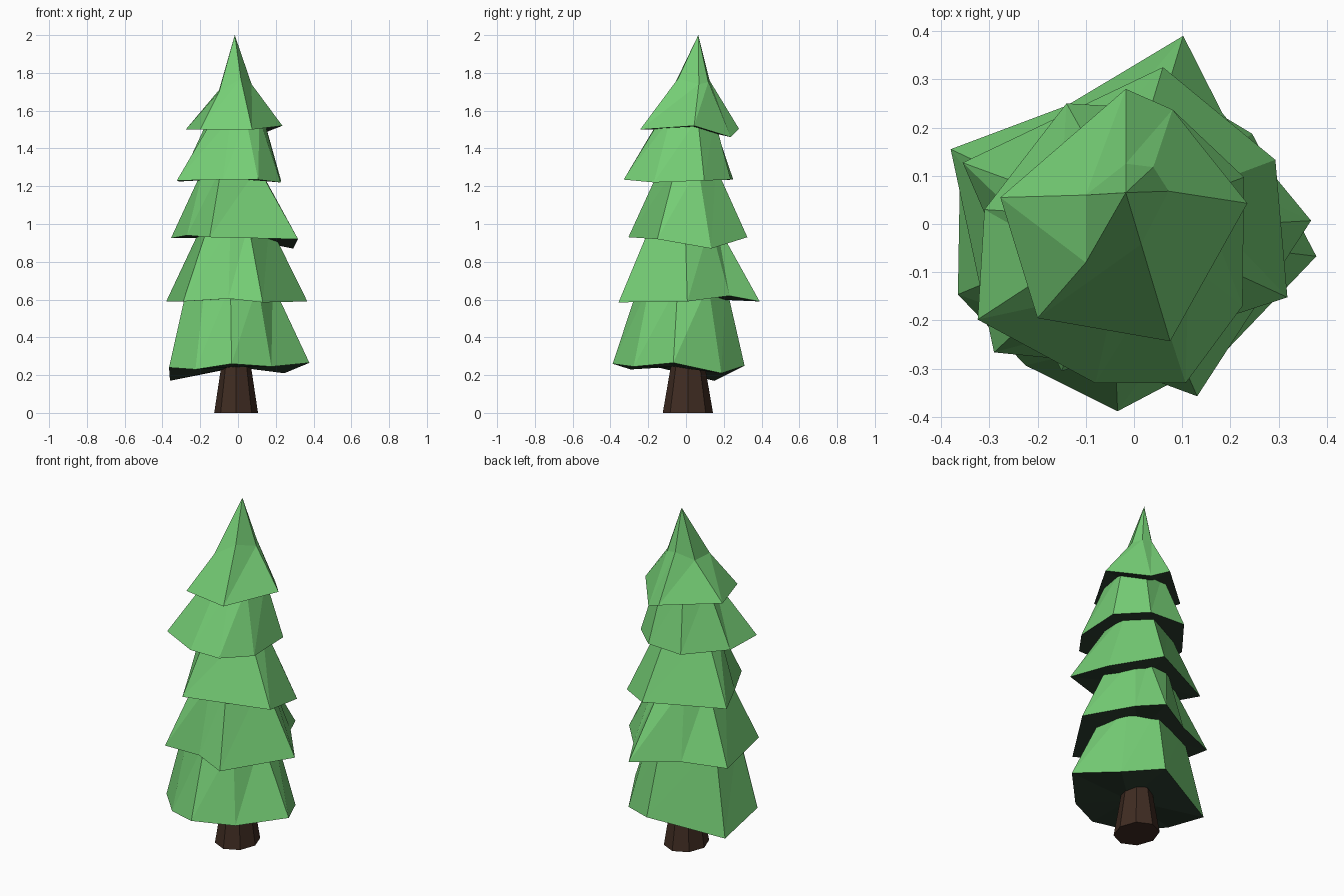
import bpy, bmesh, math

if "Cube" in bpy.data.objects:
    bpy.data.objects.remove(bpy.data.objects["Cube"])


def material(name, rgb):
    m = bpy.data.materials.new(name)
    m.diffuse_color = (*rgb, 1)
    m.use_nodes = True
    m.node_tree.nodes["Principled BSDF"].inputs["Base Color"].default_value = m.diffuse_color
    return m


GREEN = material("needle green", (0.18, 0.62, 0.18))
SHADE = material("dark underside green", (0.026, 0.05, 0.03))
BROWN = material("bark brown", (0.05, 0.025, 0.016))


def finish(bm, name, mats):
    bmesh.ops.recalc_face_normals(bm, faces=bm.faces)
    me = bpy.data.meshes.new(name)
    bm.to_mesh(me)
    bm.free()
    for m in mats:
        me.materials.append(m)
    ob = bpy.data.objects.new(name, me)
    bpy.context.collection.objects.link(ob)
    return ob


def ring(rim, cx, cy, radius, z):
    """Round upper ring with one point in the direction of each rim point."""
    angles = [math.atan2(y - cy, x - cx) for x, y, _ in rim]
    return [(cx + radius * math.cos(a), cy + radius * math.sin(a), z) for a in angles]


def tier(name, rim, upper, tip=None):
    """Ragged skirt of branches between two rings, with a cap or a pointed tip."""
    bm = bmesh.new()
    n = len(rim)
    low = [bm.verts.new(p) for p in rim]
    high = [bm.verts.new(p) for p in upper]
    hub = bm.verts.new([sum(p[k] for p in rim) / n for k in range(3)])
    hub.co.z += 0.01
    peak = bm.verts.new(tip) if tip else None
    for i in range(n):
        j = (i + 1) % n
        bm.faces.new((low[i], low[j], high[j]))
        bm.faces.new((low[i], high[j], high[i]))
        bm.faces.new((low[j], low[i], hub)).material_index = 1
        if peak:
            bm.faces.new((high[i], high[j], peak))
    if not peak:
        bm.faces.new(high)
    return finish(bm, name, (GREEN, SHADE))


# Trunk: tapered eight-sided post, slightly deeper than wide
bm = bmesh.new()
bmesh.ops.create_cone(bm, cap_ends=True, segments=8, radius1=0.122, radius2=0.065, depth=0.36)
for v in bm.verts:
    v.co = (v.co.x * 0.95 - 0.01, v.co.y * 1.09 + 0.01, v.co.z + 0.18)
finish(bm, "trunk", (BROWN,))

# Branch tiers, bottom to top; each rim runs anticlockwise
rim = [(.378, -.067, .265), (.245, .187, .21), (.04, .31, .25), (-.36, .15, .17),
       (-.365, -.146, .24), (-.225, -.293, .23), (-.034, -.388, .26), (.177, -.277, .245)]
tier("branches_bottom", rim, ring(rim, -.05, -.015, .235, .68))

rim = [(.367, .007, .59), (.183, .23, .62), (.102, .39, .59), (-.14, .245, .60),
       (-.38, .155, .59), (-.29, -.266, .59), (-.05, -.29, .605), (.131, -.357, .585)]
tier("branches_lower", rim, ring(rim, -.02, -.015, .185, 1.0))

rim = [(.318, -.152, .92), (.293, .133, .87), (.06, .325, .93), (-.355, .127, .925),
       (-.27, -.07, .94), (-.15, -.305, .93)]
tier("branches_middle", rim, ring(rim, -.035, .01, .155, 1.3))

rim = [(.225, -.17, 1.22), (.228, .097, 1.23), (.08, .237, 1.235), (-.14, .25, 1.235),
       (-.31, .03, 1.225), (-.324, -.198, 1.23), (-.08, -.33, 1.235), (.107, -.33, 1.235)]
tier("branches_upper", rim, ring(rim, -.005, .01, .15, 1.56))

# Crown: uneven shoulder under the tip
rim = [(.235, .043, 1.52), (.08, .237, 1.46), (-.017, .28, 1.505), (-.277, .055, 1.5),
       (-.2, -.195, 1.5), (.075, -.243, 1.5)]
shoulder = [(.072, .068, 1.74), (.04, .118, 1.75), (-.017, .125, 1.76), (-.1, .06, 1.71),
            (-.1, -.08, 1.70), (.015, -.042, 1.77)]
tier("branches_top", rim, shoulder, tip=(-.017, .065, 2.0))
